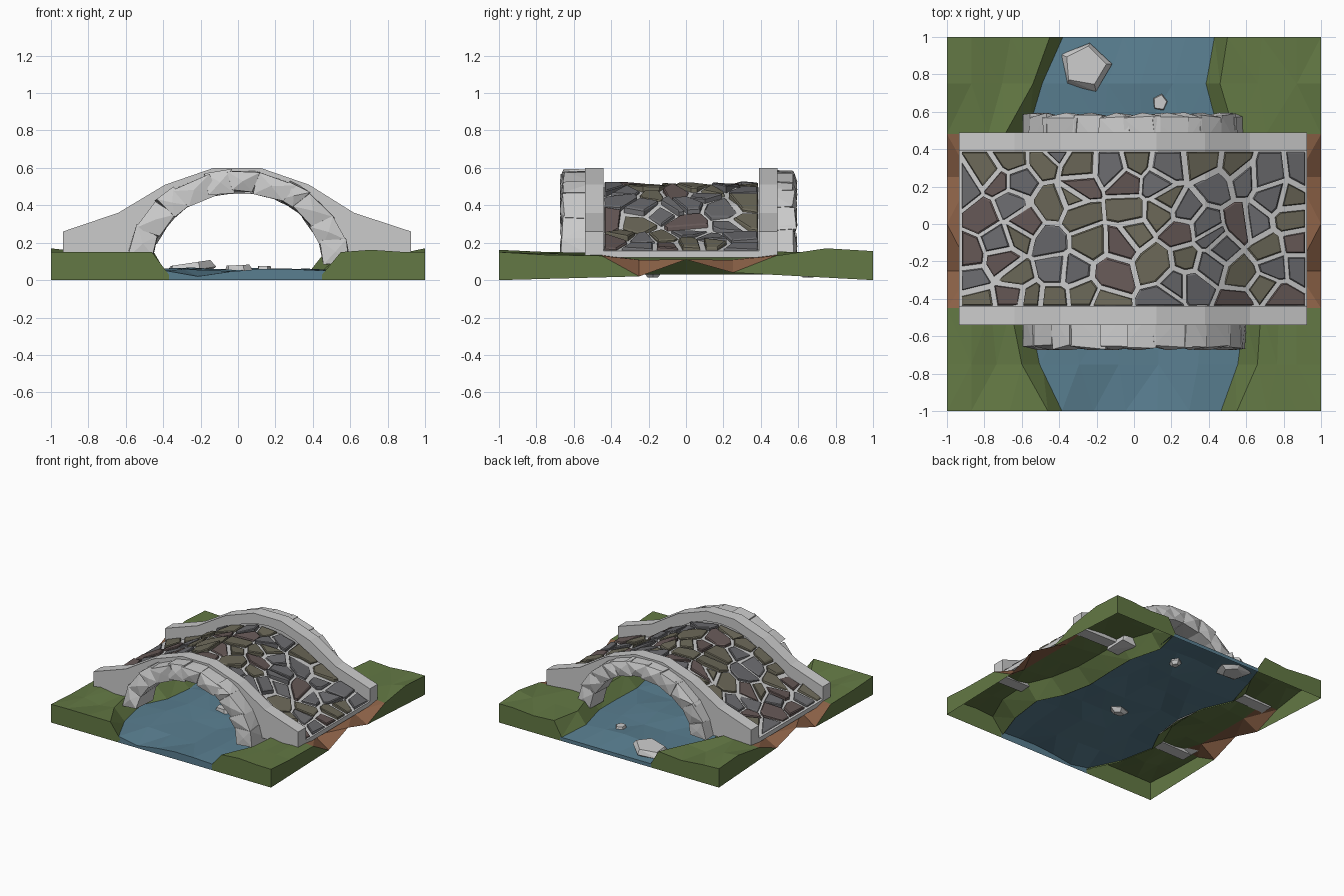
import bpy, bmesh, math, random
from mathutils import Vector

if "Cube" in bpy.data.objects:
    bpy.data.objects.remove(bpy.data.objects["Cube"])
random.seed(7)
U = random.uniform


def mat(name, c):
    m = bpy.data.materials.new(name)
    m.diffuse_color = (*c, 1)
    m.use_nodes = True
    m.node_tree.nodes["Principled BSDF"].inputs["Base Color"].default_value = m.diffuse_color
    return m


GRASS = mat("grass", (.125, .19, .058))
DIRT = mat("dirt", (.27, .125, .065))
WATER = mat("water", (.1, .21, .28))
COBBLE = [mat("cobble_grey", (.15, .15, .16)), mat("cobble_brown", (.135, .1, .096)),
          mat("cobble_olive", (.15, .14, .1))]


def finish(name, bm, mats=()):
    bmesh.ops.recalc_face_normals(bm, faces=bm.faces[:])
    me = bpy.data.meshes.new(name)
    bm.to_mesh(me)
    bm.free()
    for m in mats:
        me.materials.append(m)
    ob = bpy.data.objects.new(name, me)
    bpy.context.collection.objects.link(ob)
    return ob


def prism(name, prof, y0, y1):
    """Extrude an xz profile along y."""
    bm = bmesh.new()
    f = bm.faces.new([bm.verts.new((x, y0, z)) for x, z in prof])
    ext = bmesh.ops.extrude_face_region(bm, geom=[f])["geom"]
    bmesh.ops.translate(bm, vec=(0, y1 - y0, 0), verts=[v for v in ext if isinstance(v, bmesh.types.BMVert)])
    return finish(name, bm)


def interp(pts, x):
    for (x0, z0), (x1, z1) in zip(pts, pts[1:]):
        if x <= x1:
            break
    return z0 + (z1 - z0) * (x - x0) / (x1 - x0)


# Parapet walls with an arched opening
crest = [(-.935, .26), (-.64, .36), (-.39, .51), (-.13, .6), (.12, .6), (.38, .51), (.62, .36), (.925, .26)]
ARC_Z = .07
opening = []
for i in range(13):
    a = math.radians(7 + 166 * i / 12)
    opening.append((.53 * math.cos(a), ARC_Z + .46 * math.sin(a)))
wall = crest + [(.925, .12)] + opening + [(-.935, .12)]
prism("front_parapet", wall, -.54, -.44)
prism("back_parapet", wall, .39, .49)

# Deck bed, parallel to the parapet crest
deck = [(x, z - .105) for x, z in crest]
prism("deck_bed", deck + [(x, z - .035) for x, z in reversed(deck)], -.44, .39)


# Arch stone rings: rough overlapping blocks around an ellipse
def arch_ring(name, y_out, y_in):
    n = 11
    bm = bmesh.new()
    cuts = [.06 + (math.pi - .2) * i / n + (U(-.08, .08) if 0 < i < n else 0) for i in range(n + 1)]
    side = 1 if y_in > y_out else -1
    for a0, a1 in zip(cuts, cuts[1:]):
        b = bmesh.new()
        for a in (a0 - .02, a1 + .02):
            for rx, rz in ((.455, .395), (.6, .52)):
                for y in (y_out, y_in):
                    k = U(-.008, .006) if rx > .5 else U(0, .02)
                    # the outer face keeps an inset, tilted chip at each corner
                    dy = U(0, .03) * side if y == y_out else 0
                    da = U(-.04, .04) if y == y_out else 0
                    b.verts.new(((rx + k) * math.cos(a + da), y + dy, ARC_Z + (rz + k) * math.sin(a + da)))
        am = (a0 + a1) / 2
        b.verts.new((.53 * math.cos(am), y_out, ARC_Z + .46 * math.sin(am)))
        bmesh.ops.convex_hull(b, input=b.verts[:])
        tmp = bpy.data.meshes.new("tmp")
        b.to_mesh(tmp)
        b.free()
        bm.from_mesh(tmp)
        bpy.data.meshes.remove(tmp)
    finish(name, bm)


arch_ring("front_arch_stones", -.675, -.45)
arch_ring("back_arch_stones", .595, .4)


# Deck cobbles: Voronoi cells clipped from the deck rectangle
def clip(poly, p, n):
    out = []
    for a, b in zip(poly, poly[1:] + poly[:1]):
        da, db = (a - p).dot(n), (b - p).dot(n)
        if da <= 0:
            out.append(a)
        if da * db < 0:
            out.append(a.lerp(b, da / (da - db)))
    return out


NX, NY = 12, 6
seeds = [Vector((-.93 + 1.855 * (i + .5 + U(-.6, .6)) / NX, -.44 + .83 * (j + .5 + U(-.5, .5)) / NY))
         for i in range(NX) for j in range(NY)]
bm = bmesh.new()
for s in seeds:
    cell = [Vector(c) for c in ((-.92, -.435), (.915, -.435), (.915, .385), (-.92, .385))]
    gap = U(.008, .016)
    for t in seeds:
        if t is not s and cell:
            d = (t - s).normalized()
            cell = clip(cell, (s + t) / 2 - d * gap, d)
    if len(cell) < 3:
        continue
    c = sum(cell, Vector((0, 0))) / len(cell)
    z0 = interp(deck, c.x)
    slope = (interp(deck, c.x + .05) - interp(deck, c.x - .05)) / .1
    tx, ty, lift = U(-.12, .12), U(-.12, .12), U(.012, .024)
    rings = []
    for k, h in ((1, -.025), (1, lift - .006), (.9, lift)):
        ring = []
        for p in cell:
            q = c + (p - c) * k
            e = q - c
            ring.append(bm.verts.new((q.x, q.y, z0 + slope * e.x + h + (tx * e.x + ty * e.y if h > 0 else 0))))
        rings.append(ring)
    fs = [bm.faces.new(rings[2]), bm.faces.new(rings[0][::-1])]
    m = len(cell)
    for lo, hi in zip(rings, rings[1:]):
        fs += [bm.faces.new((lo[i], lo[(i + 1) % m], hi[(i + 1) % m], hi[i])) for i in range(m)]
    mi = random.choice((0, 0, 1, 2, 2))
    for f in fs:
        f.material_index = mi
finish("deck_cobbles", bm, COBBLE)

# River banks: open shells with side skirts and a worn dirt edge at the path
rows = [-1, -.75, -.45, -.25, 0, .25, .48, .75, 1]
edge_z = [.15, .135, .13, .02, .11, .04, .13, .17, .155]
banks = {"left_bank": (-1, [.46, .6, .66, .58, .55, .58, .69, .54, .45], [.37, .49, .55, .45, .42, .46, .56, .48, .38]),
         "right_bank": (1, [.55, .66, .68, .6, .55, .55, .54, .46, .5], [.45, .54, .58, .48, .43, .44, .44, .37, .43])}
for name, (sx, tops, feet) in banks.items():
    bm = bmesh.new()
    grid = []
    for y, ez, t, f in zip(rows, edge_z, tops, feet):
        path = abs(y) < .4
        hz = .15 if abs(y) == 1 else U(.13, .155)
        pts = [(f, .03), (t, hz), ((t + .87) / 2, .12 if path else hz + U(-.02, .015)),
               (.87, .108 if path else .135 + U(0, .02)), (1, ez)]
        grid.append([bm.verts.new((sx * x, y, z)) for x, z in pts])
    for r0, r1 in zip(grid, grid[1:]):
        for j in range(4):
            f = bm.faces.new((r0[j], r0[j + 1], r1[j + 1], r1[j]))
            if j == 3 and abs((r0[0].co.y + r1[0].co.y) / 2) < .4:
                f.material_index = 1
    bmesh.ops.triangulate(bm, faces=bm.faces[:])
    for end in (grid[0], grid[-1]):
        low = [bm.verts.new((v.co.x, v.co.y, 0)) for v in end]
        for j in range(4):
            bm.faces.new((end[j], end[j + 1], low[j + 1], low[j]))
    for ids in ((0, 1, 2, 3), (8, 7, 6, 5)):
        corner = bm.verts.new((sx, rows[ids[0]], 0))
        bm.faces.new([grid[i][4] for i in ids] + [corner])
    finish(name, bm, [GRASS, DIRT])

# Water: rippled sheet fitted between the banks, with thin skirts at both ends
bm = bmesh.new()
grid = []
front_z = [.05, .02, .045, .06, .058, .05]
for i, y in enumerate(rows):
    xl, xr = -banks["left_bank"][2][i] - .015, banks["right_bank"][2][i] + .015
    grid.append([bm.verts.new((xl + (xr - xl) * j / 5, y, front_z[j] if i == 0 else .03 if i == 8 else
                               .05 if j in (0, 5) else U(.035, .07))) for j in range(6)])
for r0, r1 in zip(grid, grid[1:]):
    for j in range(5):
        bm.faces.new((r0[j], r0[j + 1], r1[j + 1], r1[j]))
bmesh.ops.triangulate(bm, faces=bm.faces[:])
for end in (grid[0], grid[-1]):
    low = [bm.verts.new((v.co.x, v.co.y, 0)) for v in end]
    for j in range(5):
        bm.faces.new((end[j], end[j + 1], low[j + 1], low[j]))
finish("river_water", bm, [WATER])


# River rocks: tilted convex lumps
def rock(name, x, y, rx, ry, h, tilt):
    bm = bmesh.new()
    for k, z in ((.6, .015), (1, h * .55), (.82, h)):
        for i in range(5):
            a = math.tau * (i + .1) / 5
            dx = rx * k * math.cos(a) * U(.9, 1.1)
            bm.verts.new((x + dx, y + ry * k * math.sin(a) * U(.9, 1.1), max(.01, z + tilt * dx * (z > .02))))
    bmesh.ops.convex_hull(bm, input=bm.verts[:])
    bmesh.ops.delete(bm, geom=[v for v in bm.verts if not v.link_faces], context='VERTS')
    finish(name, bm)


rock("large_rock", -.265, .84, .14, .135, .09, .15)
rock("small_rock", .14, .65, .045, .05, .075, 0)
rock("bridge_rock", 0, -.18, .08, .05, .08, .05)
